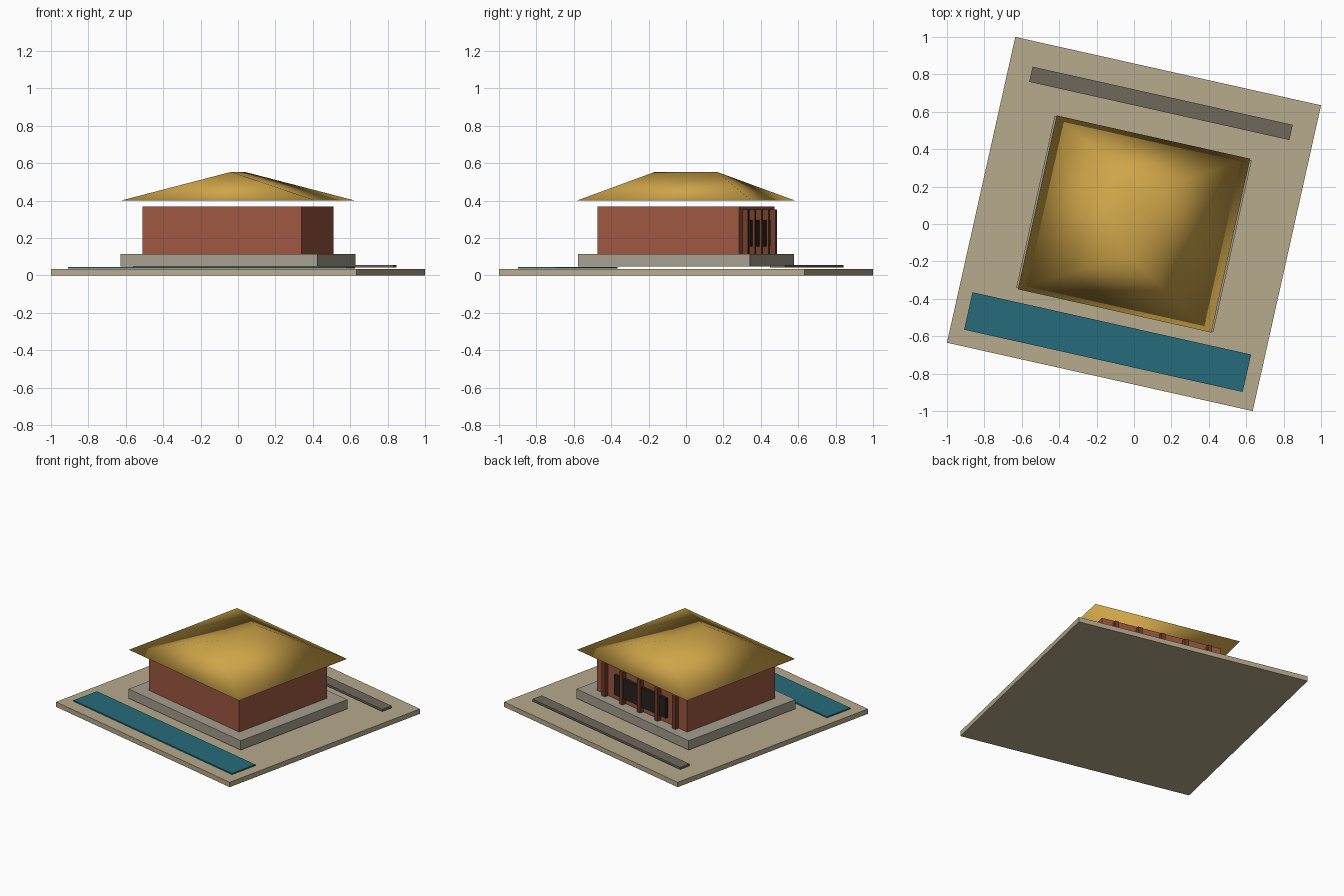
import bpy, bmesh, math
from mathutils import Matrix

if "Cube" in bpy.data.objects:
    bpy.data.objects.remove(bpy.data.objects["Cube"])

# The whole site is turned about z
TURN = Matrix.Rotation(math.radians(-12.6), 4, 'Z')


def material(name, rgb):
    m = bpy.data.materials.new(name)
    m.diffuse_color = tuple((c / 255) ** 2.2 for c in rgb) + (1,)
    m.use_nodes = True
    m.node_tree.nodes["Principled BSDF"].inputs["Base Color"].default_value = m.diffuse_color
    return m


def finish(name, bm, mat):
    bmesh.ops.recalc_face_normals(bm, faces=bm.faces)
    bm.transform(TURN)
    me = bpy.data.meshes.new(name)
    bm.to_mesh(me)
    bm.free()
    me.materials.append(mat)
    ob = bpy.data.objects.new(name, me)
    bpy.context.collection.objects.link(ob)
    return ob


def box(name, mat, u, v, w, d, z0, z1):
    bm = bmesh.new()
    bmesh.ops.create_cube(bm, size=1)
    bm.transform(Matrix.Translation((u, v, (z0 + z1) / 2)) @ Matrix.Diagonal((w, d, z1 - z0, 1)))
    return finish(name, bm, mat)


sand = material("sand", (182, 169, 139))
stone = material("stone", (164, 157, 140))
dark_stone = material("dark_stone", (110, 103, 93))
water = material("water", (42, 108, 122))
brick = material("brick", (156, 88, 66))
timber = material("timber", (112, 64, 46))
dark = material("dark", (45, 38, 34))
gold = material("gold", (205, 163, 74))

# Ground, pool, path and plinth
box("ground_slab", sand, 0, 0, 1.675, 1.675, 0, 0.035)
box("pool", water, 0, -0.647, 1.526, 0.205, 0.036, 0.045)
box("path", dark_stone, 0, 0.661, 1.425, 0.083, 0.041, 0.056)
box("plinth", stone, 0, 0, 1.08, 0.94, 0.048, 0.115)

# Hall with door panel and columns on the back face
box("hall", brick, 0, 0, 0.871, 0.775, 0.115, 0.367)
box("door_panel", dark, 0, 0.396, 0.5, 0.022, 0.155, 0.297)
for i in range(5):
    box(f"column_{i + 1}", timber, (i - 2) * 0.17, 0.403, 0.03, 0.03, 0.115, 0.352)

# Hip roof, ridge running front to back
bm = bmesh.new()
hw, hd, ridge = 0.53, 0.476, 0.17
b = [bm.verts.new((x * hw, y * hd, 0.401)) for x, y in ((-1, -1), (1, -1), (1, 1), (-1, 1))]
r0, r1 = bm.verts.new((0, -ridge, 0.553)), bm.verts.new((0, ridge, 0.553))
for f in ((b[0], b[1], r0), (b[1], b[2], r1, r0), (b[2], b[3], r1),
          (b[3], b[0], r0, r1), (b[3], b[2], b[1], b[0])):
    bm.faces.new(f).smooth = True
finish("roof", bm, gold)
